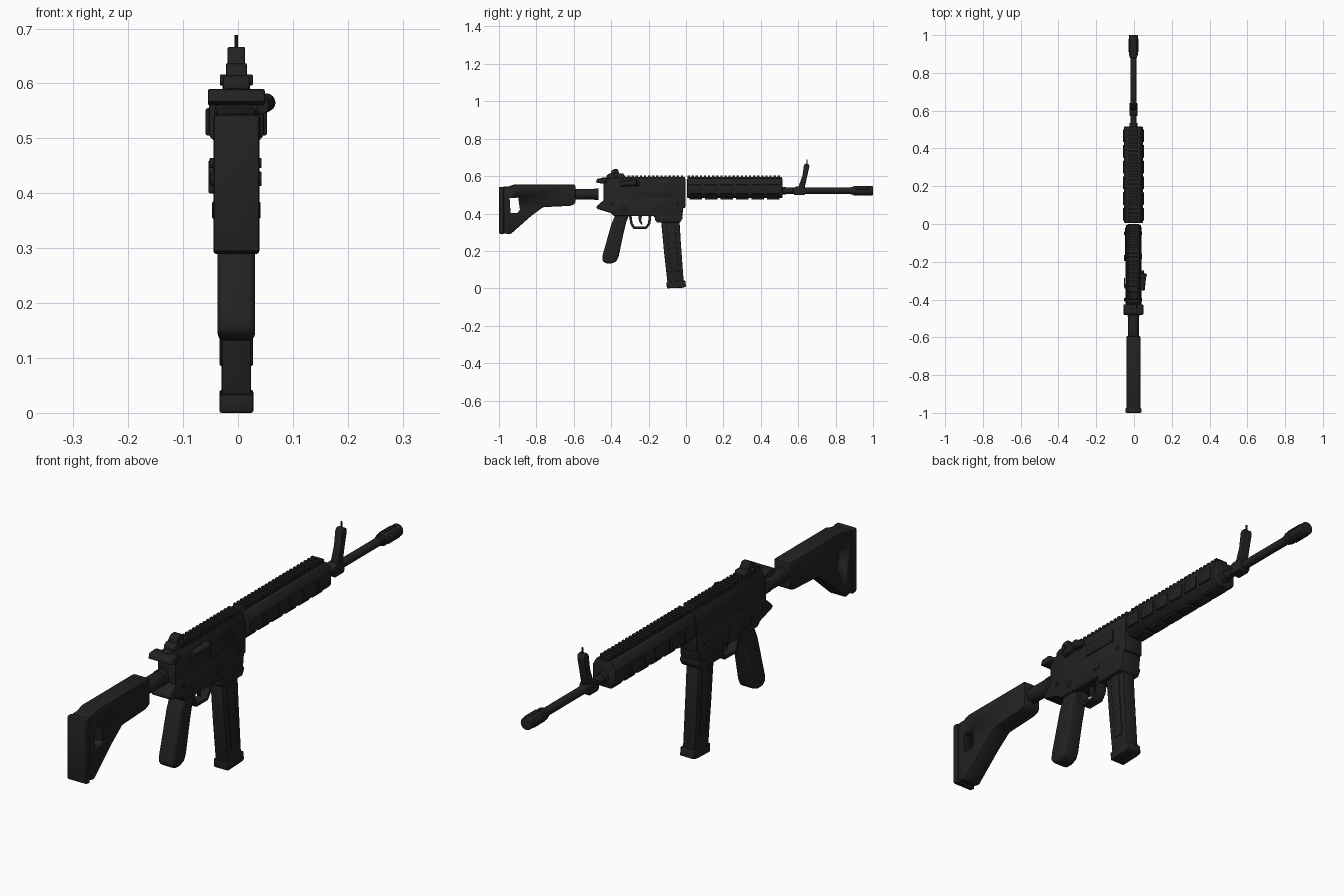
import bpy, bmesh, math
from mathutils import Matrix, Vector

if "Cube" in bpy.data.objects:
    bpy.data.objects.remove(bpy.data.objects["Cube"])

CX = -0.003  # centre plane of the body


def material(name, v):
    m = bpy.data.materials.new(name)
    m.diffuse_color = (v, v, v, 1)
    m.use_nodes = True
    m.node_tree.nodes["Principled BSDF"].inputs["Base Color"].default_value = m.diffuse_color
    return m


BLACK = material("matte_black", 0.016)


def finish(bm, name, bevel=0.0, seg=2):
    bmesh.ops.recalc_face_normals(bm, faces=bm.faces)
    if bevel:
        edges = [e for e in bm.edges if len(e.link_faces) == 2 and e.calc_face_angle() > 0.5]
        bmesh.ops.bevel(bm, geom=edges, offset=bevel, segments=seg, profile=0.5,
                        affect='EDGES', clamp_overlap=True)
    me = bpy.data.meshes.new(name)
    bm.to_mesh(me)
    bm.free()
    me.materials.append(BLACK)
    ob = bpy.data.objects.new(name, me)
    bpy.context.collection.objects.link(ob)
    bpy.ops.object.select_all(action='DESELECT')
    ob.select_set(True)
    bpy.context.view_layer.objects.active = ob
    bpy.ops.object.shade_smooth_by_angle(angle=math.radians(35))
    return ob


def side(name, pts, half, bevel=0.0, seg=2, cx=CX):
    """Extrude a (y, z) outline across x."""
    bm = bmesh.new()
    f = bm.faces.new([bm.verts.new((cx - half, y, z)) for y, z in pts])
    r = bmesh.ops.extrude_face_region(bm, geom=[f])
    bmesh.ops.translate(bm, vec=(2 * half, 0, 0),
                        verts=[v for v in r['geom'] if isinstance(v, bmesh.types.BMVert)])
    return finish(bm, name, bevel, seg)


def section(name, pts, y0, y1, bevel=0.0):
    """Extrude an (x, z) outline along y."""
    bm = bmesh.new()
    f = bm.faces.new([bm.verts.new((CX + x, y0, z)) for x, z in pts])
    r = bmesh.ops.extrude_face_region(bm, geom=[f])
    bmesh.ops.translate(bm, vec=(0, y1 - y0, 0),
                        verts=[v for v in r['geom'] if isinstance(v, bmesh.types.BMVert)])
    return finish(bm, name, bevel)


def add_box(bm, x0, x1, y0, y1, z0, z1):
    mat = Matrix.Translation(((x0 + x1) / 2, (y0 + y1) / 2, (z0 + z1) / 2)) @ \
        Matrix.Diagonal((x1 - x0, y1 - y0, z1 - z0, 1))
    bmesh.ops.create_cube(bm, size=1, matrix=mat)


def boxes(name, dims, bevel=0.0):
    bm = bmesh.new()
    for d in dims:
        add_box(bm, *d)
    return finish(bm, name, bevel)


def rod(name, a, b, r, bevel=0.0, n=24, r2=None):
    a, b = Vector(a), Vector(b)
    bm = bmesh.new()
    rot = (b - a).to_track_quat('Z', 'Y').to_matrix().to_4x4()
    bmesh.ops.create_cone(bm, cap_ends=True, segments=n, radius1=r, radius2=r2 or r,
                          depth=(b - a).length, matrix=Matrix.Translation((a + b) / 2) @ rot)
    return finish(bm, name, bevel)


def rail(name, y0, y1, n):
    """Toothed top rail."""
    p = (y1 - y0) / n
    d = [(CX - .019, CX + .019, y0, y1, .575, .594)]
    d += [(CX - .025, CX + .025, y0 + i * p, y0 + (i + .55) * p, .586, .603) for i in range(n)]
    return boxes(name, d)


# Stock with a cut-out
stock = side("stock", [(-.98, .545), (-.95, .545), (-.915, .556), (-.592, .556), (-.592, .452),
                       (-.62, .441), (-.765, .434), (-.83, .385), (-.94, .288), (-.98, .296)],
             .037, .008)
cutter = side("stock_hole_cutter", [(-.943, .482), (-.897, .485), (-.888, .42), (-.90, .404),
                                    (-.938, .404)], .1)
cutter.hide_render = True
cutter.display_type = 'WIRE'
m = stock.modifiers.new("hole", 'BOOLEAN')
m.object, m.operation, m.solver = cutter, 'DIFFERENCE', 'EXACT'
side("butt_pad", [(-1, .543), (-.974, .543), (-.974, .288), (-1, .293)], .042, .006)
rod("buffer_tube", (CX, -.62, .503), (CX, -.475, .503), .029, .003)
rod("buffer_ring", (CX, -.49, .503), (CX, -.467, .503), .031, .003)

# Upper receiver, rail, charging handle
section("upper_receiver", [(-.04, .43), (.04, .43), (.04, .55), (.03, .588), (-.03, .588),
                           (-.04, .55)], -.44, -.004, .004)
rail("receiver_rail", -.40, -.006, 18)
side("charging_handle", [(-.482, .566), (-.475, .587), (-.44, .59), (-.425, .585), (-.425, .566),
                         (-.45, .56)], .052, .004)
boxes("charging_bar", [(CX - .018, CX + .018, -.45, -.40, .565, .592)], .003)

# Lower receiver with magazine well
side("lower_receiver", [(-.425, .485), (-.48, .437), (-.475, .425), (-.40, .402), (-.385, .386),
                        (-.17, .386), (-.158, .358), (-.03, .358), (-.02, .385), (-.012, .45),
                        (-.012, .485)], .042, .007)
side("well_lip", [(-.165, .365), (-.155, .353), (-.03, .353), (-.02, .372), (-.02, .385),
                  (-.165, .385)], .044, .003)

# Receiver controls on both sides
boxes("port_cover", [(.035, .041, -.23, -.075, .497, .545)], .002)
rod("forward_assist", (.043, -.35, .558), (.051, -.27, .564), .014, .003)
rod("forward_assist_button", (.046, -.287, .562), (.053, -.262, .566), .0165, .003)
side("case_deflector", [(-.28, .545), (-.245, .55), (-.245, .575), (-.275, .57)], .009, .003, cx=.043)
boxes("bolt_catch", [(-.054, -.04, -.195, -.165, .40, .46)], .003)
boxes("magazine_release", [(.034, .043, -.185, -.155, .415, .44)], .003)
rod("selector_pivot", (-.050, -.33, .425), (.043, -.33, .425), .012, .002)
side("selector_lever", [(-.335, .432), (-.335, .418), (-.285, .42), (-.285, .43)], .003, .001, cx=-.050)
for y in (-.05, -.40):
    rod("receiver_pin", (-.052, y, .455), (.043, y, .455), .009, .002, 16)

# Rear sight
side("rear_sight_base", [(-.425, .588), (-.425, .604), (-.41, .614), (-.335, .614), (-.325, .588)],
     .024, .003)
side("rear_sight", [(-.405, .61), (-.398, .63), (-.385, .637), (-.365, .637), (-.355, .61)], .019, .003)
rod("rear_sight_knob", (CX - .03, -.38, .606), (CX + .03, -.38, .606), .010, .002, 16)

# Pistol grip
side("pistol_grip", [(-.375, .40), (-.30, .40), (-.318, .36), (-.335, .29), (-.36, .17), (-.372, .143),
                     (-.40, .132), (-.43, .133), (-.449, .15), (-.445, .18), (-.40, .34)], .034, .012, 3)

# Trigger guard ring and trigger
bm = bmesh.new()
outer = [(-.305, .39), (-.298, .345), (-.282, .318), (-.21, .318), (-.19, .345), (-.185, .39)]
inner = [(-.291, .39), (-.286, .35), (-.275, .33), (-.216, .33), (-.203, .35), (-.199, .39)]
rows = [[bm.verts.new((CX + s * .02, y, z)) for y, z in o] for s, o in
        ((-1, outer), (1, outer), (1, inner), (-1, inner))]
for k in range(4):
    a, b = rows[k], rows[(k + 1) % 4]
    for i in range(5):
        bm.faces.new((a[i], a[i + 1], b[i + 1], b[i]))
for i in (0, 5):
    bm.faces.new([r[i] for r in rows])
finish(bm, "trigger_guard", .002)
side("trigger", [(-.255, .39), (-.235, .39), (-.24, .365), (-.232, .342), (-.24, .34), (-.252, .362)],
     .008, .002)

# Magazine
side("magazine", [(-.135, .38), (-.036, .38), (-.028, .25), (-.012, .03), (-.098, .02), (-.118, .2)],
     .027, .005)
side("magazine_side_panel", [(-.108, .37), (-.06, .37), (-.052, .25), (-.038, .09), (-.079, .085),
                             (-.092, .2)], .0305, .003)
side("magazine_base", [(-.105, .034), (-.004, .042), (.0, .008), (-.02, .003), (-.102, 0)], .031, .004)

# Handguard: faceted core, top rail and segmented covers
section("handguard", [(-.026, .482), (.026, .482), (.05, .505), (.05, .56), (.034, .588),
                      (-.034, .588), (-.05, .56), (-.05, .505)], .006, .515, .004)
rail("handguard_rail", .008, .512, 23)
panels = []
for i in range(6):
    y0 = .018 + i * .083
    y1 = y0 + .068
    panels += [(CX - .056, CX - .045, y0, y1, .505, .555), (CX + .045, CX + .056, y0, y1, .505, .555),
               (CX - .023, CX + .023, y0, y1, .474, .49)]
boxes("handguard_panels", panels, .004)

# Barrel and muzzle device
Z = .522
rod("barrel", (CX, .49, Z), (CX, .92, Z), .0165)
rod("barrel_collar", (CX, .51, Z), (CX, .535, Z), .021, .002)
rod("muzzle_device", (CX, .892, Z), (CX, 1.0, Z), .0245, .004)
rod("muzzle_ring", (CX, .88, Z), (CX, .895, Z), .020, .002)
bm = bmesh.new()
for i in range(6):
    a = i * math.tau / 6
    rot = Matrix.Translation((CX, .945, Z)) @ Matrix.Rotation(a, 4, 'Y')
    bmesh.ops.create_cube(bm, size=1, matrix=rot @ Matrix.Translation((0, 0, .023)) @
                          Matrix.Diagonal((.012, .07, .007, 1)))
finish(bm, "muzzle_ribs", .001)

# Front sight
side("front_sight_base", [(.573, .508), (.58, .498), (.632, .498), (.64, .508), (.64, .535), (.628, .545),
                          (.59, .545), (.573, .535)], .021, .003)
side("front_sight_post", [(.598, .535), (.634, .535), (.648, .60), (.66, .65), (.656, .664), (.638, .667),
                          (.63, .655), (.622, .60)], .016, .003)
rod("front_sight_pin", (CX, .647, .65), (CX, .647, .688), .0035, n=10)
